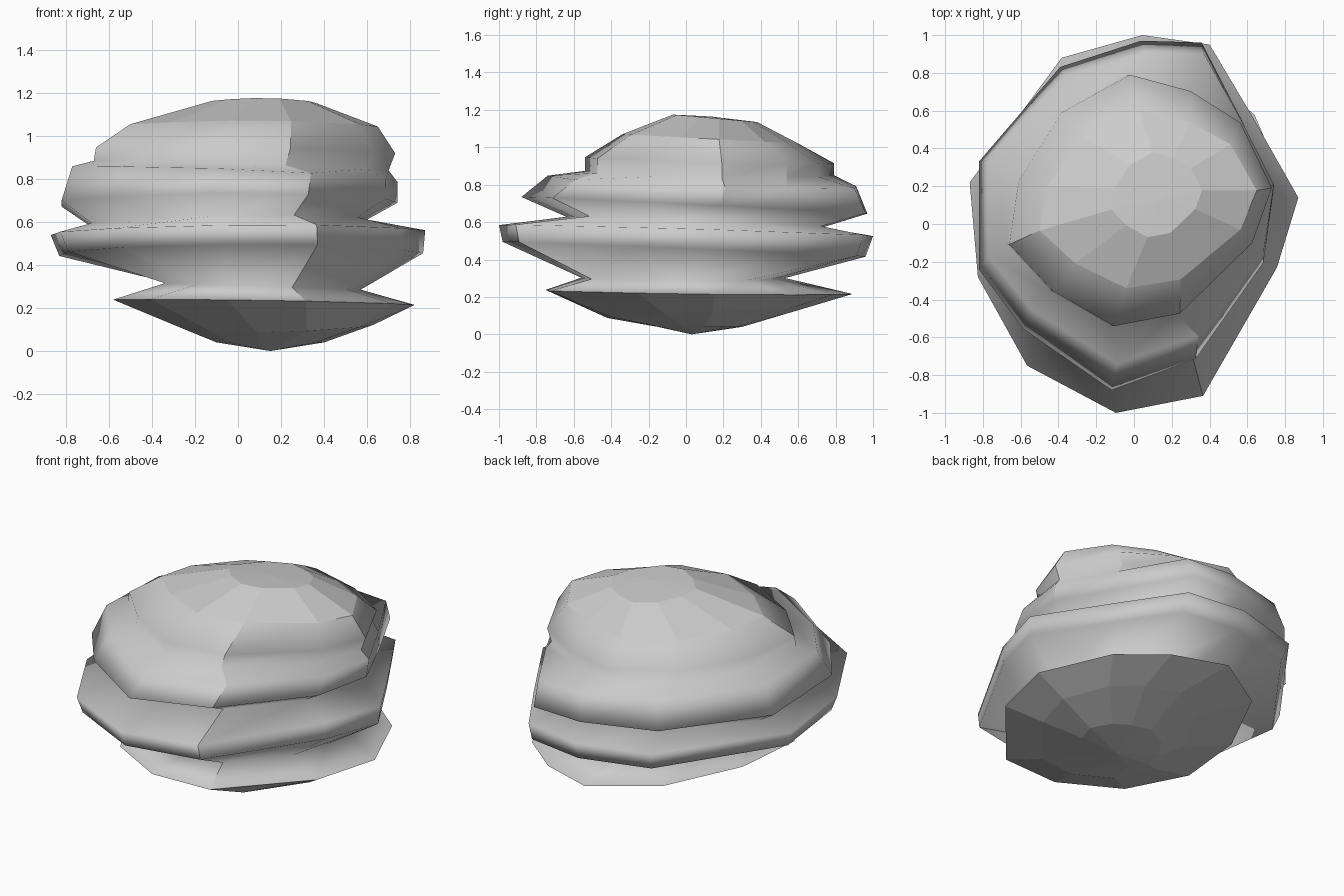
import bpy, bmesh, math

if "Cube" in bpy.data.objects:
    bpy.data.objects.remove(bpy.data.objects["Cube"])

# Irregular 11-sided outlines, normalised to a -1..1 box
WIDE = [(-.11, -1), (.42, -.91), (.87, -.23), (1, .14), (.70, .6), (.46, .95),
        (.05, 1), (-.44, .88), (-1, .22), (-.95, -.28), (-.65, -.75)]
UPPER = [(-.1, -1), (.47, -.82), (.93, -.27), (1, .15), (.78, .55), (.51, .99),
         (.1, 1), (-.45, .85), (-1, .31), (-1, -.31), (-.7, -.65)]
ROUND = [(-.2, -1), (.3, -.9), (.85, -.34), (1, .1), (.76, .62), (.38, .87),
         (-.08, 1), (-.6, .7), (-.93, .15), (-1, -.35), (-.67, -.72)]
BASE = [(-.25, -1), (.28, -.97), (.85, -.4), (1, .1), (.74, .62), (.38, .87),
        (-.08, 1), (-.6, .72), (-.93, .17), (-1, -.35), (-.75, -.77)]

# Rings: outline, x min, x max, y min, y max, height, tilt along x, tilt along y
RINGS = [
    # rounded underside
    (BASE, -.10, .40, -.15, .30, .04, 0, 0),
    (BASE, -.23, .63, -.42, .60, .11, .01, .02),
    (BASE, -.58, .82, -.75, .89, .225, -.01, -.01),
    # lower groove and wide middle shelf
    (ROUND, -.34, .57, -.56, .53, .30, -.015, 0),
    (WIDE, -.83, .86, -.98, .96, .455, .005, -.04),
    (WIDE, -.87, .87, -1.0, 1.0, .555, .01, -.03),
    # upper groove and upper shelf
    (UPPER, -.68, .60, -.64, .73, .60, .015, -.03),
    (UPPER, -.82, .74, -.88, .97, .69, .005, -.045),
    (UPPER, -.77, .74, -.74, .91, .82, -.03, -.025),
    # ledge and dome
    (ROUND, -.67, .70, -.54, .79, .86, -.02, -.01),
    (ROUND, -.66, .73, -.54, .79, .93, -.01, -.015),
    (ROUND, -.50, .65, -.34, .60, 1.045, 0, -.025),
    (ROUND, -.12, .36, -.07, .38, 1.155, 0, -.02),
]
SIDES = range(2, 11)      # bands that are shaded smoothly
n = len(WIDE)
bm = bmesh.new()


def add_ring(outline, x0, x1, y0, y1, z, tx, ty):
    return [bm.verts.new(((x0 + x1) / 2 + u * (x1 - x0) / 2,
                          (y0 + y1) / 2 + v * (y1 - y0) / 2,
                          z + u * tx + v * ty)) for u, v in outline]


loops = [add_ring(*r) for r in RINGS]

# Walls between neighbouring rings: smooth sides, faceted dome and underside
for k, (a, b) in enumerate(zip(loops, loops[1:])):
    for i in range(n):
        j = (i + 1) % n
        bm.faces.new((a[i], a[j], b[j], b[i])).smooth = k in SIDES

# Pointed bottom and top
bottom = bm.verts.new((.15, .03, 0))
top = bm.verts.new((.14, .13, 1.165))
for i in range(n):
    j = (i + 1) % n
    bm.faces.new((bottom, loops[0][j], loops[0][i]))
    bm.faces.new((top, loops[-1][i], loops[-1][j]))
bmesh.ops.recalc_face_normals(bm, faces=bm.faces)

# Crisp upright crease down the front right corner and other hard corners
for a, b in zip(loops, loops[1:]):
    for i in range(n):
        edge = bm.edges.get((a[i], b[i]))
        if i == 1 or edge.calc_face_angle() > math.radians(28):
            edge.smooth = False

mesh = bpy.data.meshes.new("layered_rock")
bm.to_mesh(mesh)
bm.free()
rock = bpy.data.objects.new("layered_rock", mesh)
bpy.context.collection.objects.link(rock)
